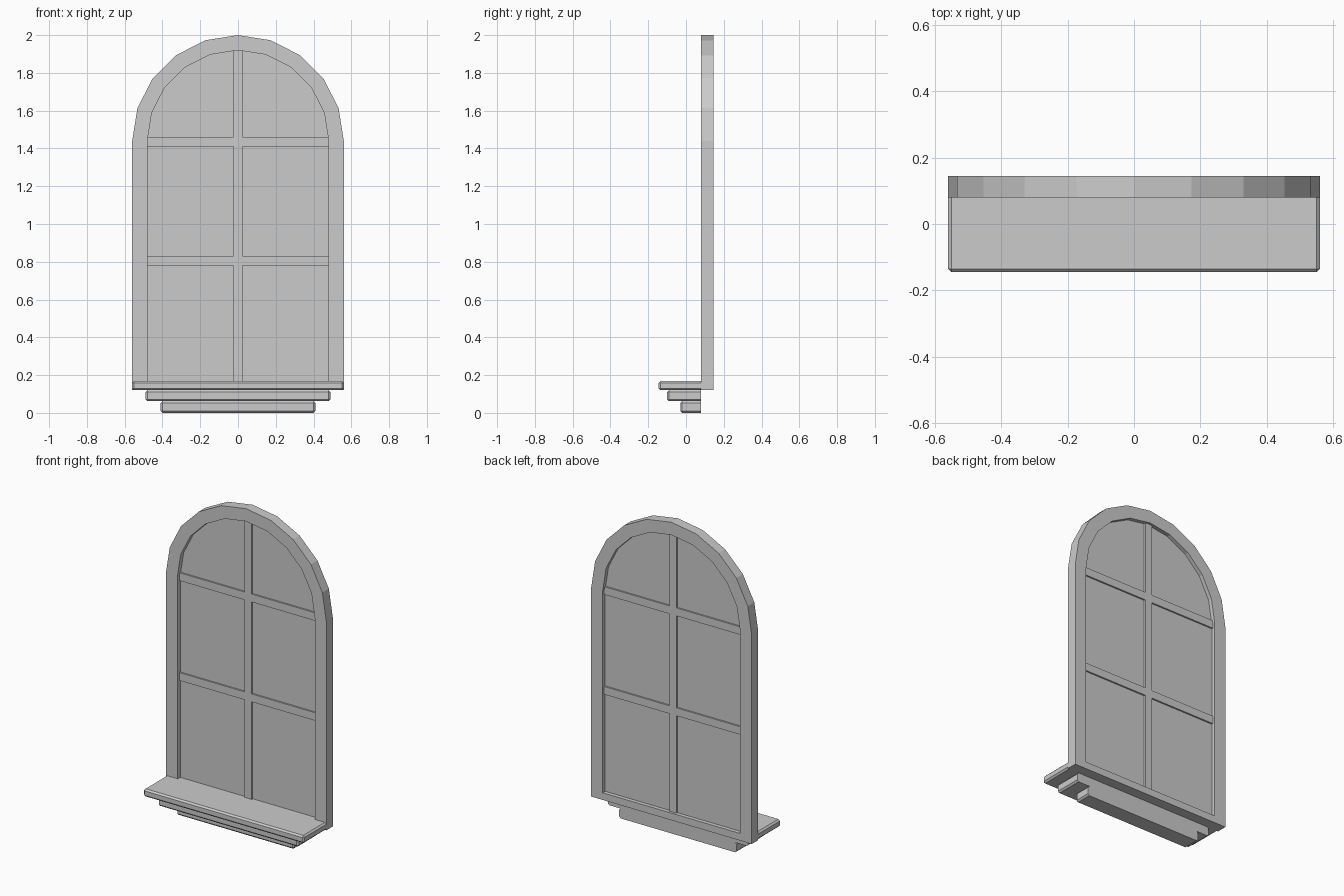
import bpy, bmesh, math

if "Cube" in bpy.data.objects:
    bpy.data.objects.remove(bpy.data.objects["Cube"])

SPRING = 1.44   # height where the arch begins


def add_object(name, bm):
    bmesh.ops.recalc_face_normals(bm, faces=bm.faces[:])
    mesh = bpy.data.meshes.new(name)
    bm.to_mesh(mesh)
    bm.free()
    obj = bpy.data.objects.new(name, mesh)
    bpy.context.collection.objects.link(obj)
    return obj


def arch(r, bottom, steps=10):
    pts = [(r, bottom)]
    for i in range(steps + 1):
        a = math.pi * i / steps
        pts.append((r * math.cos(a), SPRING + r * math.sin(a)))
    return pts + [(-r, bottom)]


def box(name, x0, x1, y0, y1, z0, z1, bevel=0):
    bm = bmesh.new()
    bmesh.ops.create_cube(bm, size=1)
    for v in bm.verts:
        v.co.x = x1 if v.co.x > 0 else x0
        v.co.y = y1 if v.co.y > 0 else y0
        v.co.z = z1 if v.co.z > 0 else z0
    if bevel:
        # leave the wall side square
        edges = [e for e in bm.edges
                 if not all(abs(v.co.y - y1) < 1e-5 for v in e.verts)]
        bmesh.ops.bevel(bm, geom=edges, offset=bevel, segments=1,
                        affect='EDGES')
    return add_object(name, bm)


# Arched frame: ring between outer and inner arches
bm = bmesh.new()
outer, inner = arch(0.56, 0.12), arch(0.48, 0.165)
loops = [[bm.verts.new((x, y, z)) for x, z in pts]
         for pts, y in ((outer, 0.08), (inner, 0.08),
                        (inner, 0.145), (outer, 0.145))]
n = len(outer)
for k in range(4):
    a, b = loops[k], loops[(k + 1) % 4]
    for i in range(n):
        j = (i + 1) % n
        bm.faces.new((a[i], a[j], b[j], b[i]))
add_object("arched_frame", bm)

# Pane filling the opening
bm = bmesh.new()
face = bm.faces.new([bm.verts.new((x, 0.11, z)) for x, z in inner])
ext = bmesh.ops.extrude_face_region(bm, geom=[face], use_keep_orig=True)
for v in ext["geom"]:
    if isinstance(v, bmesh.types.BMVert):
        v.co.y = 0.12
add_object("window_pane", bm)

# Glazing bars
box("vertical_bar", -0.025, 0.025, 0.10, 0.13, 0.165, 1.92)
for z, label in ((0.805, "lower"), (1.435, "upper")):
    for s, side in ((-1, "left"), (1, "right")):
        x0, x1 = sorted((s * 0.025, s * 0.48))
        box(f"{label}_{side}_bar", x0, x1, 0.10, 0.13, z - 0.025, z + 0.025)

# Stepped sill
for name, half, front, z0, z1 in (("sill_top", 0.56, -0.145, 0.12, 0.168),
                                  ("sill_middle", 0.49, -0.10, 0.062, 0.12),
                                  ("sill_bottom", 0.41, -0.03, 0.0, 0.062)):
    box(name, -half, half, front, 0.08, z0, z1, bevel=0.01)
